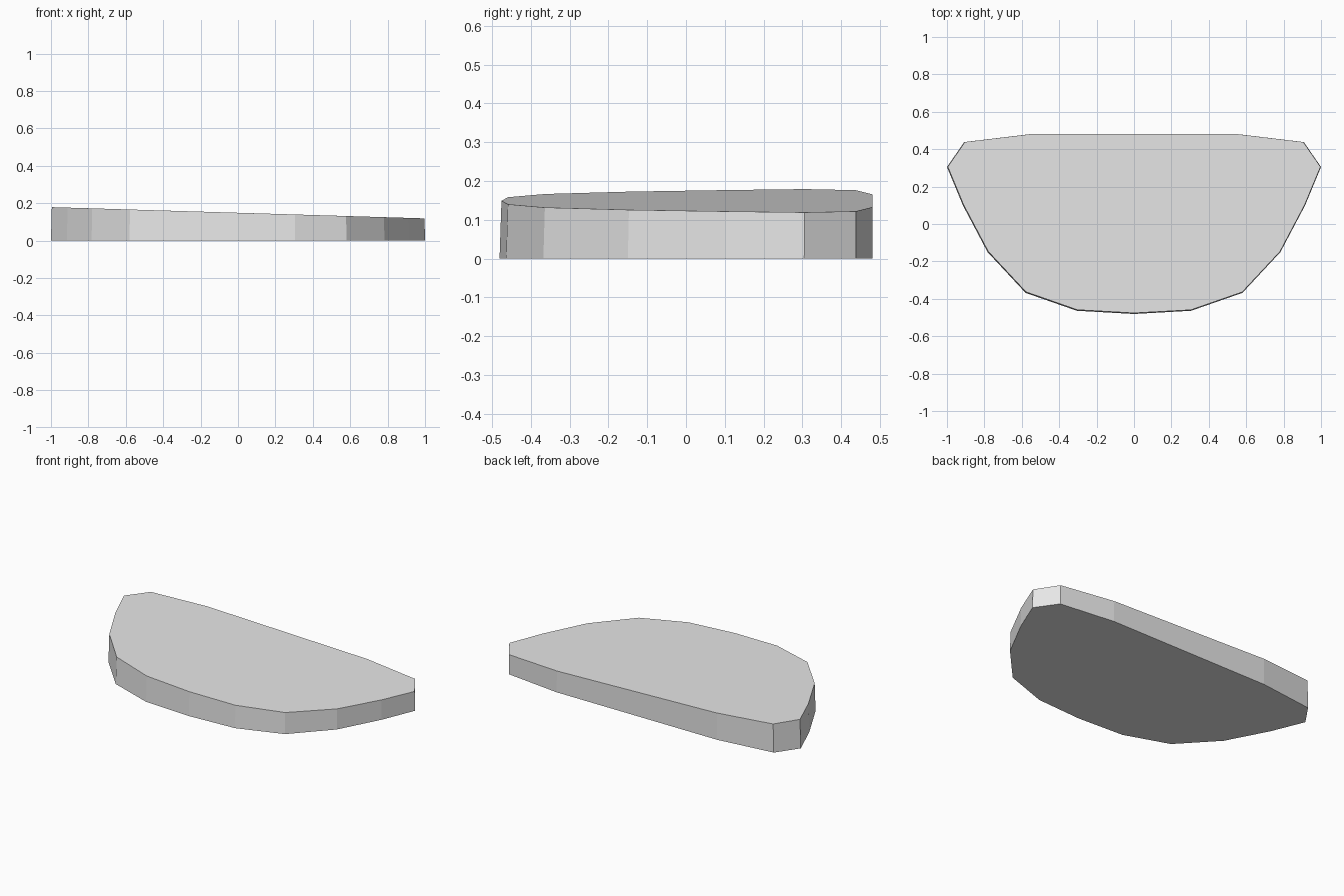
import bpy
import bmesh

cube = bpy.data.objects.get("Cube")
if cube:
    bpy.data.objects.remove(cube, do_unlink=True)

# Plain grey material
grey = bpy.data.materials.new("light_grey")
grey.use_nodes = True
grey.diffuse_color = (0.8, 0.8, 0.8, 1)
grey.node_tree.nodes["Principled BSDF"].inputs["Base Color"].default_value = (0.8, 0.8, 0.8, 1)

# Half outline from front middle to back, mirrored to the other side
half = [(0.305, -0.464), (0.58, -0.368), (0.783, -0.15), (0.915, 0.1),
        (1.0, 0.305), (0.908, 0.438), (0.55, 0.481)]
outline = [(0, -0.481)] + half + [(-x, y) for x, y in reversed(half)]


def slope(x):
    """Height of the slanting top."""
    return 0.149 - 0.03 * x


def top_point(x, y):
    """Top corner, drawn in slightly towards the straight back edge."""
    z = slope(x)
    return (x * (1 - 0.025 * z), y + (0.481 - y) * 0.035 * z, z)


# Slab: flat base extruded up to the slanting top
bm = bmesh.new()
base = bm.faces.new([bm.verts.new((x, y, 0)) for x, y in outline])
top = bmesh.ops.extrude_face_region(bm, geom=[base], use_keep_orig=True)["geom"]
for v in top:
    if isinstance(v, bmesh.types.BMVert):
        v.co = top_point(v.co.x, v.co.y)
bmesh.ops.recalc_face_normals(bm, faces=bm.faces)
mesh = bpy.data.meshes.new("slab")
bm.to_mesh(mesh)
bm.free()
mesh.materials.append(grey)
slab = bpy.data.objects.new("slab", mesh)
bpy.context.collection.objects.link(slab)
